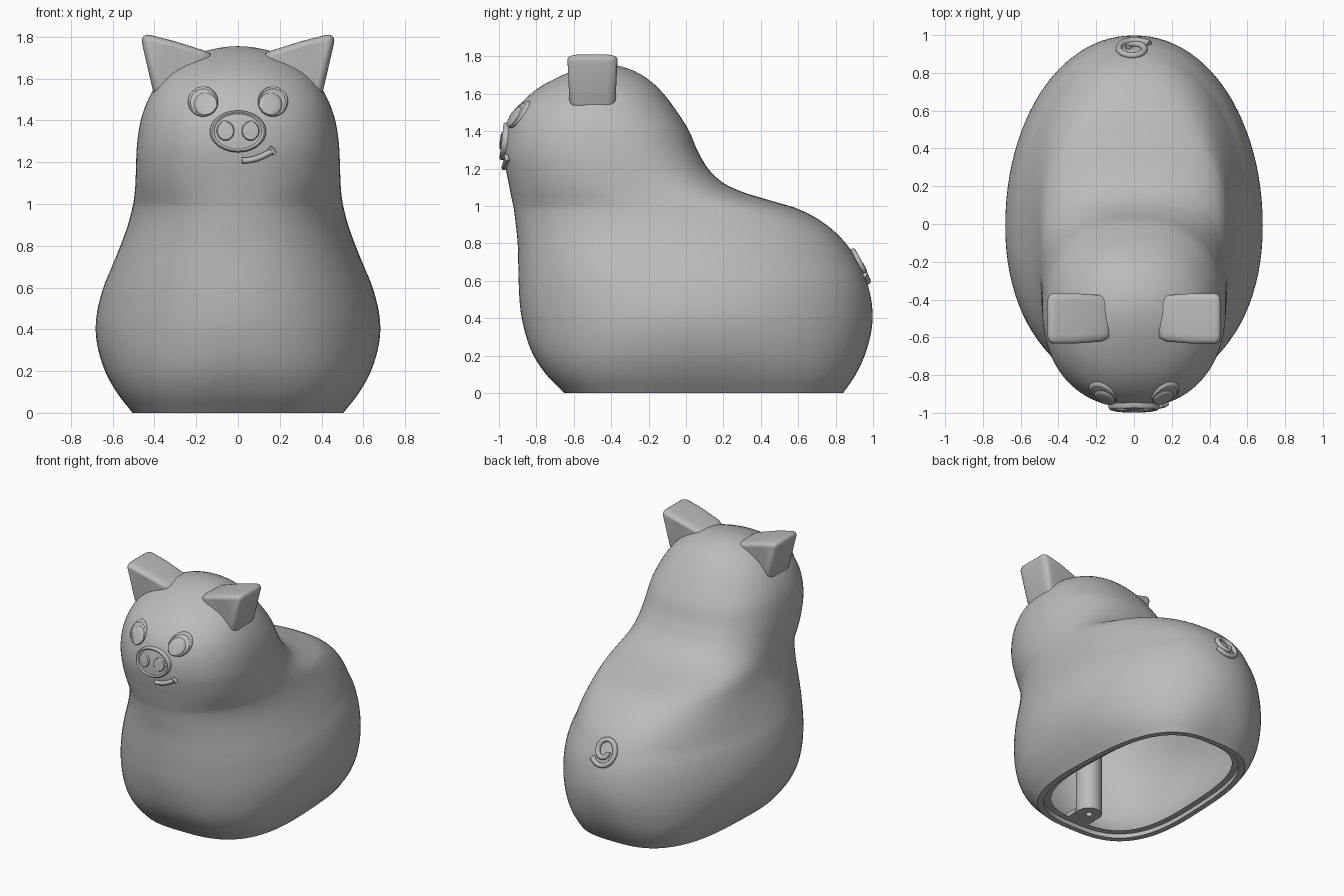
import bpy, bmesh, math
from mathutils import Vector

if "Cube" in bpy.data.objects:
    bpy.data.objects.remove(bpy.data.objects["Cube"])

grey = bpy.data.materials.new("grey")
grey.diffuse_color = (0.5, 0.5, 0.5, 1)
grey.use_nodes = True
grey.node_tree.nodes["Principled BSDF"].inputs["Base Color"].default_value = grey.diffuse_color


def finish(obj, angle=40):
    bpy.ops.object.select_all(action='DESELECT')
    bpy.context.view_layer.objects.active = obj
    obj.select_set(True)
    bpy.ops.object.shade_smooth_by_angle(angle=math.radians(angle))


def make(name, bm, angle=40):
    bmesh.ops.recalc_face_normals(bm, faces=bm.faces[:])
    me = bpy.data.meshes.new(name)
    bm.to_mesh(me)
    bm.free()
    obj = bpy.data.objects.new(name, me)
    bpy.context.collection.objects.link(obj)
    me.materials.append(grey)
    finish(obj, angle)
    return obj


def bridge(bm, a, b):
    n = len(a)
    for i in range(n):
        bm.faces.new((a[i], a[(i + 1) % n], b[(i + 1) % n], b[i]))


def cap(bm, ring, co):
    tip = bm.verts.new(co)
    for i in range(len(ring)):
        bm.faces.new((ring[i], ring[(i + 1) % len(ring)], tip))


# Body sections: height, half width, front y, back y, squareness of front and back
SECTIONS = [
    (0, .50, -.65, .84, 2.9, 2.9), (.1, .578, -.748, .908, 2.6, 2.6),
    (.2, .634, -.815, .955, 2.35, 2.35), (.4, .68, -.878, .998, 2.1, 2.1),
    (.6, .643, -.895, .965, 2.1, 2.15), (.7, .602, -.897, .92, 2.15, 2.2),
    (.8, .562, -.90, .855, 2.2, 2.3), (.9, .527, -.91, .75, 2.2, 2.4),
    (.98, .506, -.92, .61, 2.2, 2.5), (1.03, .497, -.93, .45, 2.2, 2.6),
    (1.08, .492, -.94, .29, 2.2, 2.65), (1.12, .49, -.948, .205, 2.2, 2.65),
    (1.18, .488, -.96, .135, 2.2, 2.6), (1.275, .484, -.973, .072, 2.2, 2.5),
    (1.41, .463, -.958, .012, 2.2, 2.4), (1.5, .43, -.92, -.045, 2.2, 2.3),
    (1.6, .367, -.83, -.12, 2.15, 2.2), (1.7, .235, -.66, -.235, 2, 2.05),
    (1.755, 0, -.43, -.43, 2, 2)]
keys = [Vector((z, w, (f + b) / 2, (b - f) / 2, nf, nb)) for z, w, f, b, nf, nb in SECTIONS]
start = keys[0] * 2 - keys[1]
end = keys[-2].copy()
end[1], end[3] = -end[1], -end[3]          # mirrored section keeps the crown round
pts = [start] + keys + [end]
gap = [math.dist(a[:4], b[:4]) for a, b in zip(pts, pts[1:])]


def slope(i):
    h0, h1 = gap[i - 1], gap[i]
    return ((pts[i] - pts[i - 1]) * (h1 / h0) + (pts[i + 1] - pts[i]) * (h0 / h1)) / (h0 + h1)


rows = []
STEPS = 5
for i in range(1, len(pts) - 2):
    a, b, h = pts[i], pts[i + 1], gap[i]
    for s in range(STEPS):
        t = s / STEPS
        rows.append(a * (2 * t ** 3 - 3 * t * t + 1) + slope(i) * (h * (t ** 3 - 2 * t * t + t))
                    + b * (3 * t * t - 2 * t ** 3) + slope(i + 1) * (h * (t ** 3 - t * t)))


def skin_y(x, z, side=-1):
    """y of the body surface at x, z on the front (-1) or back (1)."""
    for a, b in zip(rows, rows[1:]):
        if a[0] <= z <= b[0]:
            r = a + (b - a) * ((z - a[0]) / (b[0] - a[0]))
            break
    n = r[4] if side < 0 else r[5]
    return r[2] + side * r[3] * max(0, 1 - abs(x / r[1]) ** n) ** (1 / n)


# Hollow body: outer skin, stepped rim and inner wall
SEG = 96
bm = bmesh.new()


def ring(row, z, inset=0):
    loop = []
    egg = .06 * min(1, max(0, (1 - row[0]) / .3))   # slightly fuller towards the front
    for i in range(SEG):
        a = 2 * math.pi * i / SEG
        c, s = math.cos(a), math.sin(a)
        e = 2 / (row[4] if s < 0 else row[5])
        x, y = math.copysign(abs(c) ** e, c), math.copysign(abs(s) ** e, s)
        loop.append(bm.verts.new(((row[1] - inset) * x * (1 - egg * y),
                                  row[2] + (row[3] - inset) * y, z)))
    return loop


outer = [ring(r, r[0]) for r in rows]
for a, b in zip(outer, outer[1:]):
    bridge(bm, a, b)
cap(bm, outer[-1], (0, -.43, 1.755))
inner = [outer[0], ring(rows[0], 0, .038), ring(rows[0], .03, .038), ring(rows[0], .03, .08)]
inner += [ring(r, r[0] * .965, .07) for r in rows if r[0] > .05 and r[1] > .15]
for a, b in zip(inner, inner[1:]):
    bridge(bm, a, b)
cap(bm, inner[-1], (0, -.43, 1.69))
make("body", bm)


# Raised oval details that follow the face
def relief(name, cx, cz, rx, rz, profile, n=40):
    bm = bmesh.new()
    rings = []
    for t, h in profile:
        loop = []
        for i in range(n):
            a = 2 * math.pi * i / n
            x, z = cx + t * rx * math.cos(a), cz + t * rz * math.sin(a)
            loop.append(bm.verts.new((x, skin_y(x, z) - h, z)))
        rings.append(loop)
    for a, b in zip(rings, rings[1:]):
        bridge(bm, a, b)
    cap(bm, rings[-1], (cx, skin_y(cx, cz) - profile[-1][1], cz))
    make(name, bm)


def dome(h):
    return [(1, -.02), (1, h * .55), (.96, h * .85), (.88, h), (.5, h)]


def rimmed(h):
    return [(1, -.02), (1, h * .6), (.97, h * .9), (.93, h), (.88, h * .9), (.84, h * .7), (.5, h * .7)]


for side, label in ((-1, "right"), (1, "left")):
    relief(label + "_eye", side * .167, 1.49, .072, .072, rimmed(.018))
    relief(label + "_pupil", side * .155, 1.477, .055, .055, dome(.022))
    relief(label + "_nostril", side * .06, 1.35, .043, .048, dome(.026))
relief("snout", 0, 1.347, .135, .1, rimmed(.027))


# Round strokes for mouth and tail
def tube(name, points, radius):
    cu = bpy.data.curves.new(name, 'CURVE')
    cu.dimensions = '3D'
    cu.bevel_depth = radius
    cu.bevel_resolution = 3
    cu.use_fill_caps = True
    sp = cu.splines.new('POLY')
    sp.points.add(len(points) - 1)
    for p, co in zip(sp.points, points):
        p.co = (*co, 1)
    obj = bpy.data.objects.new(name, cu)
    bpy.context.collection.objects.link(obj)
    cu.materials.append(grey)
    bpy.ops.object.select_all(action='DESELECT')
    bpy.context.view_layer.objects.active = obj
    obj.select_set(True)
    bpy.ops.object.convert(target='MESH')
    finish(bpy.context.view_layer.objects.active, 50)


def on_face(x, z):
    return (x, skin_y(x, z) - .008, z)


smile = [(.02 + .14 * t, 1.207 + .045 * t * t) for t in (i / 12 for i in range(13))]
tube("mouth", [on_face(x, z) for x, z in smile], .015)
tube("mouth_corner", [on_face(.15, 1.268), on_face(.163, 1.258), on_face(.175, 1.24)], .012)

spiral = []
for i in range(49):
    t = i / 48
    a = math.radians(215 + 500 * t)
    r = .1 - .07 * t
    x, z = -r * math.cos(a), .69 + r * math.sin(a)
    spiral.append((x, skin_y(x, z, 1) + .006, z))
tube("tail", spiral, .017)

# Ears: rounded wedges, x / z / half depth per corner
EAR = [(.395, 1.49, .125), (.472, 1.822, .14), (.30, 1.778, .14),
       (.10, 1.715, .125), (.22, 1.55, .12)]
for side, label in ((-1, "right"), (1, "left")):
    bm = bmesh.new()
    front = [bm.verts.new((side * x, -.5 - d, z)) for x, z, d in EAR]
    back = [bm.verts.new((side * x, -.5 + d, z)) for x, z, d in EAR]
    bridge(bm, front, back)
    cap(bm, front, (side * .35, -.622, 1.71))
    cap(bm, back, (side * .35, -.378, 1.71))
    ear = make(label + "_ear", bm, 180)
    bev = ear.modifiers.new("round", 'BEVEL')
    bev.width = .055
    bev.segments = 6
    bev.limit_method = 'ANGLE'
    bev.angle_limit = math.radians(35)

# Screw post inside, with a hole and a tab to the front rim
bm = bmesh.new()
loops = [[bm.verts.new((r * math.cos(a), -.46 + r * math.sin(a), z))
          for a in (2 * math.pi * i / 24 for i in range(24))]
         for r, z in ((.085, .9), (.085, .03), (.022, .03), (.022, .3))]
for a, b in zip(loops, loops[1:]):
    bridge(bm, a, b)
cap(bm, loops[0], (0, -.46, .9))
cap(bm, loops[-1], (0, -.46, .3))
make("screw_post", bm)

bm = bmesh.new()
bmesh.ops.create_cube(bm, size=1)
for v in bm.verts:
    v.co = (v.co.x * .17, -.55 + v.co.y * .1, .045 + v.co.z * .03)
make("post_tab", bm)
